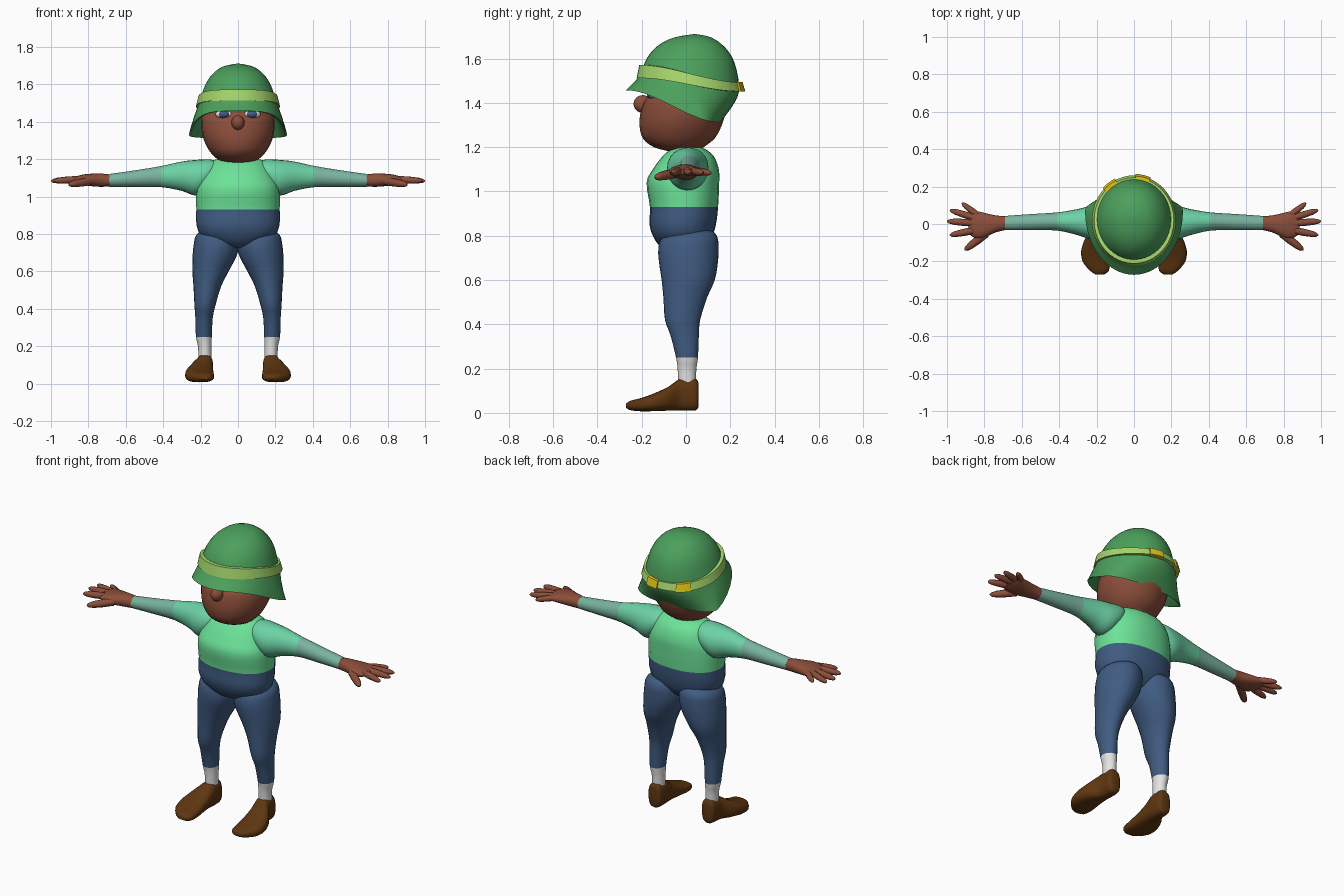
import bpy, bmesh, math
from mathutils import Matrix, Vector

cube = bpy.data.objects.get("Cube")
if cube:
    bpy.data.objects.remove(cube, do_unlink=True)


def material(name, r, g, b):
    lin = [((c / 255 + 0.055) / 1.055) ** 2.4 for c in (r, g, b)] + [1]
    m = bpy.data.materials.new(name)
    m.use_nodes = True
    m.diffuse_color = lin
    m.node_tree.nodes["Principled BSDF"].inputs["Base Color"].default_value = lin
    return m


HELMET = material("helmet green", 76, 160, 92)
BAND = material("band lime", 165, 215, 108)
BUCKLE = material("buckle yellow", 225, 200, 25)
SKIN = material("skin brown", 140, 78, 58)
SHIRT = material("shirt green", 108, 226, 152)
SLEEVE = material("upper sleeve green", 108, 210, 165)
CUFF = material("lower sleeve grey green", 122, 180, 160)
DENIM = material("trouser blue", 64, 92, 130)
WHITE = material("sock white", 228, 228, 228)
BOOT = material("boot brown", 94, 54, 16)


def finish(name, bm, mats, rule=None, angle=50):
    bmesh.ops.recalc_face_normals(bm, faces=bm.faces)
    if rule:
        for f in bm.faces:
            f.material_index = int(rule(f.calc_center_median()))
    me = bpy.data.meshes.new(name)
    bm.to_mesh(me)
    bm.free()
    for m in mats:
        me.materials.append(m)
    me.shade_smooth()
    me.set_sharp_from_angle(angle=math.radians(angle))
    ob = bpy.data.objects.new(name, me)
    bpy.context.collection.objects.link(ob)
    return ob


def refine(rings, steps=3):
    """Smooth a list of ring records with a spline through them."""
    out = []
    for i in range(len(rings) - 1):
        p = [rings[max(0, min(len(rings) - 1, i + k))] for k in (-1, 0, 1, 2)]
        for s in range(steps):
            t = s / steps
            out.append([b + 0.5 * t * (c - a + t * (2*a - 5*b + 4*c - d + t * (3*(b - c) + d - a)))
                        for a, b, c, d in zip(*p)])
    return out + [list(rings[-1])]


def skin_rings(bm, loops, close=False, caps=True):
    vs = [[bm.verts.new(p) for p in loop] for loop in loops]
    n = len(vs[0])
    for r0, r1 in zip(vs, vs[1:] + (vs[:1] if close else [])):
        for i in range(n):
            j = (i + 1) % n
            bm.faces.new((r0[i], r0[j], r1[j], r1[i]))
    if caps:
        bm.faces.new(vs[0])
        bm.faces.new(vs[-1])


def loft(name, axis, rings, mats, rule=None, side=1, power=1.0, seg=24):
    """Rings are (position, min and max across, min and max up)."""
    bm = bmesh.new()
    loops = []
    for t, a0, a1, b0, b1 in refine(rings):
        loop = []
        for i in range(seg):
            w = 2 * math.pi * i / seg
            c, s = (math.copysign(abs(v) ** power, v) for v in (math.cos(w), math.sin(w)))
            a, b = (a0 + a1 + (a1 - a0) * c) / 2, (b0 + b1 + (b1 - b0) * s) / 2
            x, y, z = {"x": (t, a, b), "y": (a, t, b), "z": (a, b, t)}[axis]
            loop.append((x * side, y, z))
        loops.append(loop)
    skin_rings(bm, loops)
    return finish(name, bm, mats, rule)


def ball(name, centre, radii, mat):
    bm = bmesh.new()
    bmesh.ops.create_uvsphere(bm, u_segments=20, v_segments=12, radius=1,
                              matrix=Matrix.Translation(centre) @ Matrix.Diagonal((*radii, 1)))
    return finish(name, bm, [mat])


def sym(rows):
    return [(z, -w, w, f, b) for z, w, f, b in rows]


# Torso: shirt above the waist line, trousers below
loft("torso", "z", sym([
    (0.725, 0.04, -0.06, 0.04), (0.745, 0.11, -0.11, 0.08), (0.79, 0.195, -0.145, 0.115),
    (0.85, 0.222, -0.165, 0.135), (0.93, 0.223, -0.163, 0.145), (1.04, 0.222, -0.178, 0.15),
    (1.1, 0.2, -0.15, 0.148), (1.16, 0.165, -0.105, 0.125), (1.195, 0.13, -0.06, 0.08),
    (1.2, 0.08, -0.03, 0.05)]), [DENIM, SHIRT], lambda c: c.z > 0.93, power=0.9)

# Head, nose
loft("head", "z", sym([
    (1.18, 0.06, -0.07, 0.05), (1.2, 0.11, -0.145, 0.08), (1.24, 0.15, -0.195, 0.13),
    (1.3, 0.182, -0.21, 0.162), (1.36, 0.195, -0.205, 0.18), (1.41, 0.195, -0.19, 0.19),
    (1.44, 0.193, -0.158, 0.19), (1.5, 0.18, -0.16, 0.19), (1.6, 0.11, -0.09, 0.12)]), [SKIN])
ball("nose", (0, -0.195, 1.395), (0.035, 0.042, 0.04), SKIN)

for side, word in ((1, "left"), (-1, "right")):
    # Eye and iris
    ball(word + "_eye", (side * 0.075, -0.14, 1.44), (0.046, 0.03, 0.024), WHITE)
    ball(word + "_iris", (side * 0.075, -0.15, 1.44), (0.032, 0.026, 0.022), DENIM)

    # Arm with two sleeve tones
    loft(word + "_arm", "x", [
        (0.1, -0.03, 0.05, 1.15, 1.185), (0.15, -0.075, 0.095, 1.06, 1.198),
        (0.22, -0.085, 0.1, 1.005, 1.196), (0.3, -0.06, 0.08, 1.03, 1.187),
        (0.41, -0.035, 0.062, 1.05, 1.163), (0.55, -0.033, 0.053, 1.052, 1.14),
        (0.69, -0.033, 0.043, 1.052, 1.12)], [SLEEVE, CUFF],
        lambda c: abs(c.x) > 0.41, side)

    # Palm
    loft(word + "_palm", "x", [
        (0.685, -0.032, 0.042, 1.054, 1.118), (0.74, -0.045, 0.046, 1.052, 1.123),
        (0.81, -0.075, 0.062, 1.058, 1.12), (0.86, -0.07, 0.07, 1.068, 1.11),
        (0.885, -0.045, 0.05, 1.078, 1.1)], [SKIN], None, side, 0.9)

    # Fingers and thumb as tapered tubes from knuckle to tip
    for finger, start, tip, r in (
            ("little_finger", (0.84, 0.05), (0.92, 0.112), 0.017),
            ("ring_finger", (0.86, 0.035), (0.985, 0.075), 0.018),
            ("middle_finger", (0.86, 0.005), (1.0, 0.015), 0.019),
            ("index_finger", (0.86, -0.035), (0.985, -0.06), 0.019),
            ("thumb", (0.79, -0.05), (0.905, -0.14), 0.022)):
        drop = 0.02 if finger == "thumb" else 0
        p = Vector((side * start[0], start[1], 1.092 - drop / 2))
        q = Vector((side * tip[0], tip[1], 1.083 - drop))
        turn = (q - p).to_track_quat("Z", "Y")
        loops = []
        for t, k in ((0, 1), (0.4, 1), (0.75, 0.85), (0.93, 0.55), (1, 0.15)):
            loops.append([p.lerp(q, t) + turn @ Vector((math.cos(i * math.pi / 5) * r * k,
                         math.sin(i * math.pi / 5) * r * k, 0)) for i in range(10)])
        bm = bmesh.new()
        skin_rings(bm, loops)
        finish(f"{word}_{finger}", bm, [SKIN])

    # Leg: trousers with a sock showing under the hem
    loft(word + "_leg", "z", [
        (0.14, 0.142, 0.212, -0.035, 0.045), (0.2, 0.142, 0.214, -0.038, 0.047),
        (0.25, 0.14, 0.225, -0.045, 0.054), (0.35, 0.135, 0.228, -0.07, 0.058),
        (0.42, 0.12, 0.233, -0.095, 0.064), (0.52, 0.09, 0.238, -0.102, 0.095),
        (0.6, 0.05, 0.244, -0.11, 0.13), (0.68, 0.008, 0.243, -0.122, 0.144),
        (0.74, -0.005, 0.237, -0.125, 0.147), (0.79, 0.0, 0.226, -0.11, 0.143),
        (0.82, 0.03, 0.19, -0.06, 0.12), (0.83, 0.08, 0.14, -0.01, 0.06)],
        [WHITE, DENIM], lambda c: c.z > 0.25, side)

    # Boot
    loft(word + "_boot", "y", [
        (0.057, 0.155, 0.2, 0.03, 0.13), (0.045, 0.137, 0.217, 0.012, 0.154),
        (0.0, 0.133, 0.222, 0.01, 0.157), (-0.035, 0.133, 0.23, 0.01, 0.15),
        (-0.08, 0.132, 0.262, 0.01, 0.118), (-0.14, 0.13, 0.282, 0.008, 0.09),
        (-0.2, 0.128, 0.275, 0.007, 0.068), (-0.25, 0.135, 0.235, 0.012, 0.055),
        (-0.27, 0.16, 0.205, 0.022, 0.042)], [BOOT], None, side, 0.75)


def tilted(w, ring):
    """Point at angle w on a ring: half width, widest y, front y and z, back y and z."""
    rx, ym, yf, zf, yb, zb = ring
    c = math.cos(w)
    y = ym - c * ((ym - yf) if c > 0 else (yb - ym))
    t = (y - yf) / (yb - yf)
    return Vector((rx * math.sin(w), y, zf + (zb - zf) * t * t * (3 - 2 * t)))


# Helmet: dome, flared brim and the hollow underside
outer = refine([
    (0.01, 0.04, 0.03, 1.71, 0.05, 1.71), (0.08, 0.035, -0.055, 1.695, 0.115, 1.695),
    (0.135, 0.025, -0.125, 1.66, 0.175, 1.652), (0.176, 0.02, -0.175, 1.605, 0.218, 1.585),
    (0.205, 0.02, -0.203, 1.54, 0.24, 1.475), (0.228, 0.03, -0.228, 1.5, 0.222, 1.405),
    (0.262, 0.07, -0.272, 1.457, 0.155, 1.312)])
inner = [(0.25, 0.07, -0.255, 1.456, 0.147, 1.318), (0.19, 0.02, -0.15, 1.51, 0.18, 1.42)]
bm = bmesh.new()
skin_rings(bm, [[tilted(2 * math.pi * i / 40, r) for i in range(40)] for r in outer + inner])
finish("helmet", bm, [HELMET])


def strap(name, a0, a1, inset, outset, half, mat, seg):
    """Band section hugging the helmet between two angles."""
    full = a1 - a0 > 6
    bm = bmesh.new()
    loops = []
    for i in range(seg if full else seg + 1):
        w = a0 + (a1 - a0) * i / seg
        h = half * (1 + 0.2 * math.cos(w))
        loop = []
        for off, up in ((-inset, -h), (outset + 0.006, -h), (outset - 0.006, h), (-inset, h)):
            ring = (0.207 + off, 0.02, -0.205 - off, 1.542, 0.242 + off, 1.472)
            loop.append(tilted(w, ring) + Vector((0, 0, up)))
        loops.append(loop)
    skin_rings(bm, loops, full, not full)
    return finish(name, bm, [mat], angle=35)


# Band around the helmet and its two rear buckles
strap("helmet_band", 0, 2 * math.pi, 0.03, 0.012, 0.025, BAND, 48)
strap("centre_buckle", math.pi - 0.4, math.pi - 0.04, 0.01, 0.02, 0.027, BUCKLE, 4)
strap("side_buckle", math.pi + 0.45, math.pi + 0.8, 0.01, 0.02, 0.027, BUCKLE, 4)
